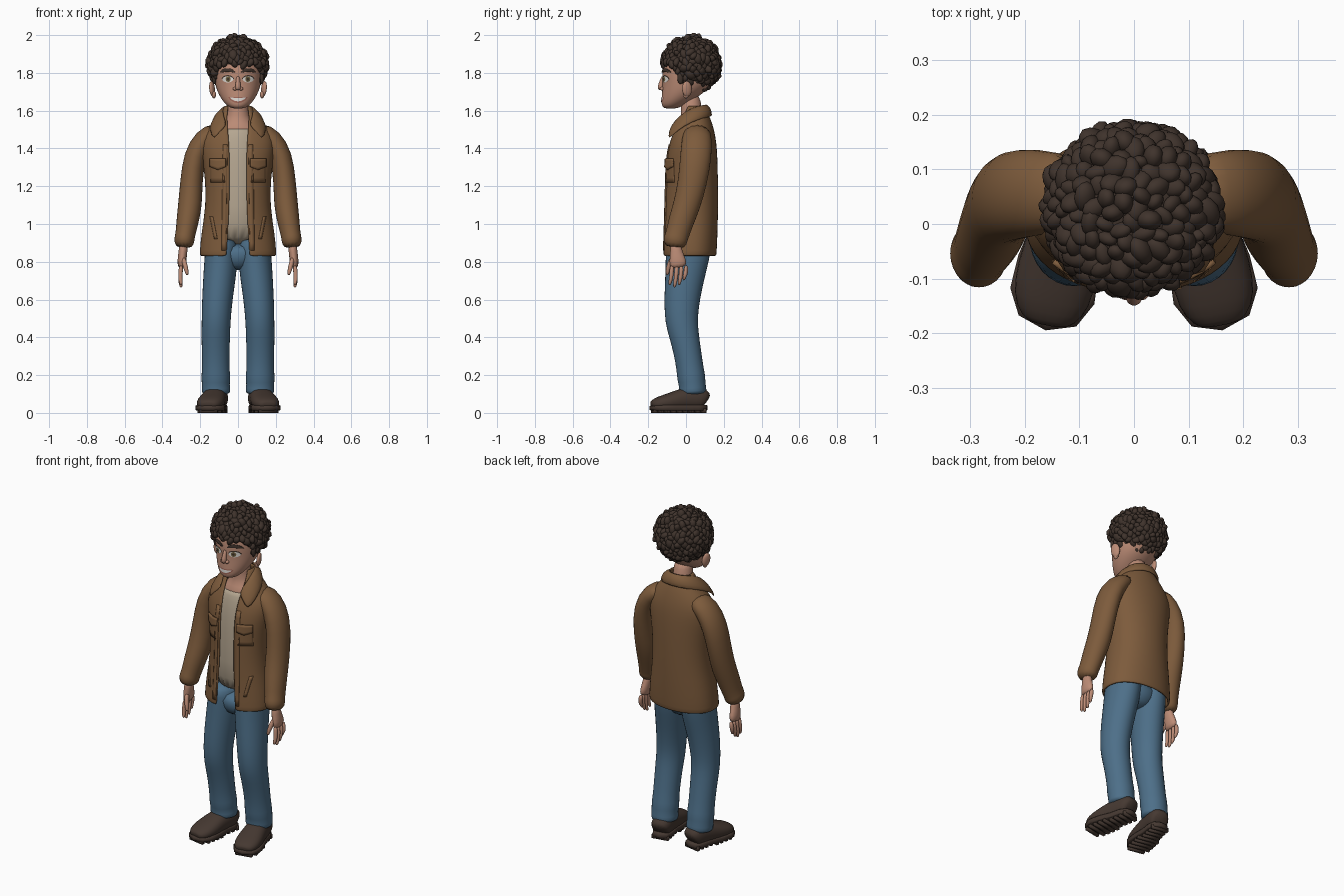
import bpy, bmesh, math, random
from mathutils import Vector, Matrix, Euler
from mathutils.bvhtree import BVHTree

random.seed(4)
if "Cube" in bpy.data.objects:
    bpy.data.objects.remove(bpy.data.objects["Cube"])


def material(name, *rgb):
    m = bpy.data.materials.new(name)
    m.use_nodes = True
    m.diffuse_color = (*rgb, 1)
    m.node_tree.nodes["Principled BSDF"].inputs["Base Color"].default_value = (*rgb, 1)
    return m


SKIN = material("skin", .50, .26, .18)
HAIR = material("dark hair", .05, .033, .025)
JACKET = material("brown jacket", .205, .105, .045)
SHIRT = material("beige shirt", .46, .38, .28)
JEANS = material("blue denim", .075, .16, .25)
SHOE = material("dark leather", .06, .04, .031)
WHITE = material("eye white", .75, .72, .68)
IRIS = material("hazel iris", .16, .12, .05)
LIP = material("lip", .36, .14, .10)


def add(name, bm, mat, mirror=False, subsurf=0, thick=0):
    mesh = bpy.data.meshes.new(name)
    bm.to_mesh(mesh)
    bm.free()
    mesh.materials.append(mat)
    mesh.shade_smooth()
    ob = bpy.data.objects.new(name, mesh)
    bpy.context.collection.objects.link(ob)
    if mirror:
        ob.modifiers.new("Mirror", "MIRROR")
    if thick:
        s = ob.modifiers.new("Solidify", "SOLIDIFY")
        s.thickness, s.offset = thick, -1
    if subsurf:
        s = ob.modifiers.new("Subdivision", "SUBSURF")
        s.levels = s.render_levels = subsurf
    return ob


def skin_rows(bm, rows, closed):
    rows = [[bm.verts.new(p) for p in r] for r in rows]
    n = len(rows[0])
    for a, b in zip(rows, rows[1:]):
        for j in range(n if closed else n - 1):
            k = (j + 1) % n
            bm.faces.new((a[j], a[k], b[k], b[j]))
    return rows


def loft(name, mat, rings, sides=12, n=2.0, mirror=False, subsurf=1, level=False):
    """Rings are (x, y, z, radius across, radius deep) along a path."""
    bm, rows = bmesh.new(), []
    pts = [Vector(r[:3]) for r in rings]
    for i, (c, r) in enumerate(zip(pts, rings)):
        t = (pts[min(i + 1, len(pts) - 1)] - pts[max(i - 1, 0)]).normalized()
        if level:
            t = Vector((0, 0, 1))
        u = Vector((1, 0, 0)) - t * t.x
        u.normalize()
        v = t.cross(u)
        row = []
        for j in range(sides):
            a = math.tau * j / sides
            ca, sa = (math.copysign(abs(f) ** (2 / n), f) for f in (math.cos(a), math.sin(a)))
            row.append(c + u * r[3] * ca + v * r[4] * sa)
        rows.append(row)
    rows = skin_rows(bm, rows, True)
    bm.faces.new(rows[0][::-1])
    bm.faces.new(rows[-1])
    return add(name, bm, mat, mirror, subsurf)


def ball(bm, c, r, rot=(0, 0, 0), detail=2):
    m = Matrix.LocRotScale(Vector(c), Euler(rot), Vector(r))
    bmesh.ops.create_icosphere(bm, subdivisions=detail, radius=1, matrix=m)


def balls(name, mat, items, mirror=False, detail=3):
    bm = bmesh.new()
    for it in items:
        ball(bm, *it, detail=detail)
    return add(name, bm, mat, mirror)


def surface(ob):
    return BVHTree.FromObject(ob, bpy.context.evaluated_depsgraph_get())


def patch(name, mat, tree, f, lift=.003, cols=10, rows=4, mirror=True, thick=0):
    """Thin plate laid on the front of a surface; f maps (-1..1, -1..1) to (x, z)."""
    grid = []
    for i in range(rows + 1):
        row = []
        for j in range(cols + 1):
            x, z = f(2 * j / cols - 1, 2 * i / rows - 1)
            hit = tree.ray_cast(Vector((x, -1, z)), Vector((0, 1, 0)))[0]
            row.append(Vector((x, hit.y - lift if hit else -.1, z)))
        grid.append(row)
    bm = bmesh.new()
    skin_rows(bm, grid, False)
    return add(name, bm, mat, mirror, thick=thick)


def oval(cx, cz, w, h, power=.5, bend=0):
    return lambda s, t: (cx + w * s, cz + h * t * max(1 - s * s, .01) ** power + bend * s * s)


# Head, neck and ears
head = loft("head", SKIN, [
    (0, -.083, 1.610, .028, .030), (0, -.072, 1.625, .058, .058), (0, -.047, 1.655, .086, .085),
    (0, -.012, 1.70, .112, .117), (0, .008, 1.75, .126, .134), (0, .012, 1.80, .130, .142),
    (0, .02, 1.86, .132, .142), (0, .02, 1.93, .10, .10), (0, .02, 1.96, .05, .05)],
    sides=16, subsurf=2, level=True)
loft("neck", SKIN, [(0, .02, 1.46, .13, .085), (0, .025, 1.515, .105, .078), (0, .032, 1.55, .068, .063),
                    (0, .03, 1.60, .055, .056), (0, .02, 1.70, .055, .056)], level=True)
balls("ears", SKIN, [((.137, .005, 1.715), (.013, .027, .042), (.1, .1, .35)),
                     ((.128, .0, 1.685), (.012, .016, .02))], True)
loft("nose", SKIN, [(0, -.118, 1.785, .010, .010), (0, -.128, 1.755, .011, .012),
                    (0, -.136, 1.725, .017, .018), (0, -.131, 1.708, .013, .013)])
balls("nostrils", SKIN, [((.016, -.126, 1.716), (.011, .013, .010))], True)

# Face details
bpy.context.view_layer.update()
face = surface(head)
patch("eye_rims", HAIR, face, oval(.054, 1.769, .033, .019, .6), .002)
patch("eye_whites", WHITE, face, oval(.054, 1.766, .030, .0165, .6), .004)
patch("irises", IRIS, face, oval(.052, 1.767, .0135, .0145), .006)
patch("pupils", HAIR, face, oval(.052, 1.767, .0065, .007), .0075)
patch("eyebrows", HAIR, face, oval(.056, 1.815, .040, .009, .35, -.011), .006, thick=.008)
patch("lips", LIP, face, oval(0, 1.656, .050, .016, .6, .014), .002, 14, mirror=False)
patch("teeth", WHITE, face, oval(0, 1.658, .042, .0085, .5, .011), .004, 14, mirror=False)

# Curly hair: a cap with lumpy locks scattered over it
hub, size = Vector((-.004, .027, 1.845)), Vector((.148, .146, .135))


def hairline(y):
    return 1.835 - .155 * min(max((y + .09) / .13, 0), 1)


bm = bmesh.new()
ball(bm, hub, size, detail=4)
bmesh.ops.delete(bm, geom=[v for v in bm.verts if v.co.z < hairline(v.co.y)], context="VERTS")
add("hair_cap", bm, HAIR)
locks, count = [], 330
for i in range(count):
    h = 1 - 2 * (i + .5) / count
    a = i * math.pi * (3 - math.sqrt(5))
    d = Vector((math.cos(a) * math.sqrt(1 - h * h), math.sin(a) * math.sqrt(1 - h * h), h))
    p = hub + Vector(a * b for a, b in zip(d, size)) * random.uniform(.96, 1.03)
    if p.z > hairline(p.y) + random.uniform(-.006, .012):
        r = random.uniform(.016, .025)
        locks.append((p, (r * 1.35, r, r * .8), [random.uniform(0, 3) for _ in range(3)]))
balls("hair_curls", HAIR, locks, detail=2)
balls("sideburns", HAIR, [((.126, -.03, 1.775), (.012, .016, .035))], True)

# Shirt and open jacket
loft("shirt", SHIRT, [(0, .02, .88, .165, .115), (0, .02, 1.1, .145, .122), (0, .025, 1.3, .15, .12),
                      (0, .03, 1.42, .15, .112), (0, .03, 1.49, .12, .093), (0, .03, 1.515, .10, .082)],
     sides=20, level=True)
bm, rows = bmesh.new(), []
for z, cy, rx, ry, gap in [
        (.83, .016, .203, .145, .062), (.845, .017, .205, .146, .061), (.95, .022, .196, .146, .054),
        (1.1, .025, .170, .146, .046), (1.25, .027, .176, .143, .045), (1.36, .028, .193, .139, .045),
        (1.44, .035, .200, .126, .048), (1.50, .04, .168, .109, .054), (1.56, .045, .115, .085, .060),
        (1.60, .045, .084, .064, .060), (1.63, .045, .070, .056, .056)]:
    start, row = math.asin(gap / rx), []
    for j in range(25):
        a = start + (math.tau - 2 * start) * j / 24
        row.append((rx * math.sin(a), cy - ry * math.copysign(abs(math.cos(a)) ** .85, math.cos(a)), z))
    rows.append(row)
skin_rows(bm, rows, False)
jacket = add("jacket_body", bm, JACKET, subsurf=1, thick=.014)

sleeve = [(.10, .06, 1.505, .045, .07), (.18, .058, 1.455, .060, .082), (.231, .053, 1.36, .062, .086),
          (.248, .035, 1.22, .060, .079), (.253, .005, 1.10, .066, .074), (.268, -.028, 1.01, .060, .069),
          (.280, -.048, .935, .053, .063), (.284, -.055, .925, .056, .066), (.286, -.06, .87, .050, .060)]
loft("sleeves", JACKET, sleeve, sides=14, mirror=True)

# Collar folded over the shoulders
inner = [(0, .105, 1.628), (.055, .088, 1.626), (.077, .03, 1.612), (.074, -.03, 1.572), (.052, -.072, 1.515)]
outer = [(0, .137, 1.572), (.085, .112, 1.562), (.137, .035, 1.540), (.148, -.045, 1.490), (.125, -.092, 1.435)]
middle = [(Vector(a) + Vector(b)) / 2 + Vector((a[0] * .12, a[1] * .1, .010)) for a, b in zip(inner, outer)]
bm = bmesh.new()
skin_rows(bm, [outer, middle, inner], False)
add("collar", bm, JACKET, True, 1, .012)

# Chest pockets, flaps and front bands
bpy.context.view_layer.update()
cloth = surface(jacket)
patch("pockets", JACKET, cloth, lambda s, t: (.108 + .038 * s, 1.27 + .05 * t), .004, thick=.006)
patch("pocket_flaps", JACKET, cloth, lambda s, t: (.108 + .042 * s, 1.325 + .022 * t - .008 * (1 - abs(s)) * (1 - t)),
      .012, thick=.01)
patch("front_bands", JACKET, cloth, lambda s, t: (.072 + .012 * s - .004 * t, 1.14 + .28 * t), .004, 2, 14, thick=.006)
patch("side_pocket_welts", JACKET, cloth, lambda s, t: (.13 + .008 * s + .012 * t, .98 + .06 * t), .004, 2, 6, thick=.006)

# Hands hang with the thumb forward
loft("palms", SKIN, [(.288, -.055, .90, .024, .030), (.291, -.052, .855, .024, .032), (.297, -.045, .81, .025, .046),
                     (.300, -.038, .765, .020, .048)], mirror=True)
for i, (name, tip) in enumerate([("index", .675), ("middle", .662), ("ring", .675), ("little", .70)]):
    y = -.074 + .025 * i
    loft(name + "_fingers", SKIN, [(.300, y, .785, .013, .013), (.306, y - .002, .735, .013, .0125),
                                   (.305, y - .008, tip + .025, .0115, .011), (.300, y - .014, tip, .007, .007)],
         sides=8, mirror=True)
loft("thumbs", SKIN, [(.291, -.07, .825, .014, .016), (.281, -.088, .785, .014, .015),
                      (.272, -.098, .75, .012, .013), (.268, -.100, .728, .007, .007)], sides=8, mirror=True)

# Jeans with soft folds at the knee and ankle
leg = [(.116, .036, .095, .072, .070), (.116, .036, .115, .079, .076), (.118, .033, .15, .074, .071),
       (.117, .028, .185, .079, .077), (.118, .022, .23, .074, .073), (.118, .008, .32, .075, .074),
       (.118, -.010, .41, .077, .080), (.116, -.024, .48, .078, .088), (.112, -.024, .57, .081, .094),
       (.102, -.012, .68, .086, .102), (.092, .002, .78, .090, .113), (.088, .012, .86, .088, .122),
       (.085, .015, .93, .080, .118)]
loft("jeans_legs", JEANS, leg, sides=16, mirror=True)
loft("jeans_seat", JEANS, [(0, .005, .755, .05, .06), (0, .01, .80, .12, .10), (0, .012, .90, .165, .118)],
     sides=16, level=True)

# Shoes, modelled straight and then turned out
turn = Matrix.Translation((.118, .03, 0)) @ Matrix.Rotation(math.radians(11), 4, "Z")


def shoe_part(ob):
    ob.data.transform(turn)


shoe_part(loft("shoe_uppers", SHOE, [
    (0, .080, .060, .040, .040), (0, .066, .074, .058, .058), (0, .02, .078, .062, .064),
    (0, -.05, .073, .066, .060), (0, -.11, .060, .076, .048), (0, -.175, .050, .074, .038),
    (0, -.210, .042, .050, .026), (0, -.218, .04, .03, .015)], sides=14, n=2.4, mirror=True))
shoe_part(loft("shoe_ankles", SHOE, [(0, .02, .07, .062, .066), (0, .012, .12, .062, .064),
                                     (0, .012, .142, .058, .060)], mirror=True, level=True))
bm, rows = bmesh.new(), []
outline = [(.0, .084), (.040, .072), (.056, .03), (.058, -.03), (.073, -.10), (.076, -.16), (.052, -.205), (0, -.222)]
outline = [(-x, y) for x, y in outline[-2:0:-1]] + outline
for z, grow in [(.012, .97), (.016, 1.03), (.036, 1.03), (.042, .95)]:
    rows.append([(x * grow, y * grow, z) for x, y in reversed(outline)])
rows = skin_rows(bm, rows, True)
bm.faces.new(rows[0][::-1])
bm.faces.new(rows[-1])
bmesh.ops.recalc_face_normals(bm, faces=bm.faces)
shoe_part(add("soles", bm, SHOE, True))
bm = bmesh.new()
for i in range(9):
    y = .062 - i * .033
    w = .10 if y > -.05 else .13 if y > -.17 else .10
    bmesh.ops.create_cube(bm, size=1, matrix=Matrix.LocRotScale(Vector((0, y, .012)), None, Vector((w, .017, .024))))
shoe_part(add("sole_treads", bm, SHOE, True))
for i in range(4):
    y, z = -.045 - i * .022, .136 - i * .010
    shoe_part(loft(f"laces_{i + 1}", SHOE, [(-.032, y, z - .012, .005, .005), (0, y + .001, z, .005, .005),
                                            (.032, y, z - .012, .005, .005)], sides=6, mirror=True))
